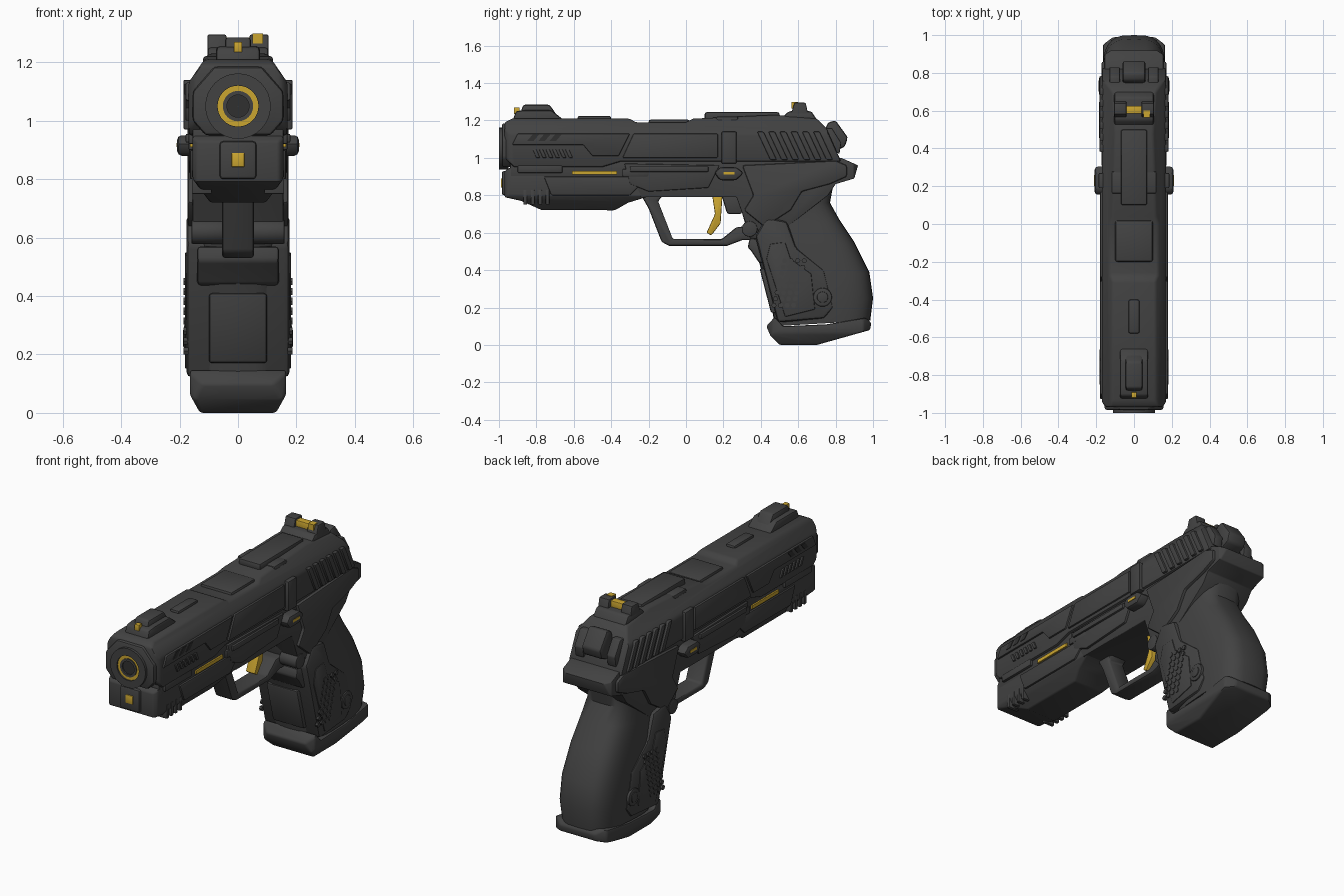
import bpy
import bmesh
from math import sin, cos, tau, radians, copysign
from mathutils import Vector

default_cube = bpy.data.objects.get("Cube")
if default_cube:
    bpy.data.objects.remove(default_cube, do_unlink=True)


def make_material(name, red, green, blue):
    material = bpy.data.materials.new(name)
    material.use_nodes = True
    material.diffuse_color = (red, green, blue, 1)
    shader = material.node_tree.nodes["Principled BSDF"]
    shader.inputs["Base Color"].default_value = (red, green, blue, 1)
    shader.inputs["Roughness"].default_value = .6
    return material


gunmetal = make_material("gunmetal", .055, .055, .055)
recess = make_material("dark recess", .03, .03, .03)
gold = make_material("gold", .6, .38, .03)
parts = []


def finish(name, bm, material):
    bmesh.ops.recalc_face_normals(bm, faces=bm.faces)
    mesh = bpy.data.meshes.new(name)
    bm.to_mesh(mesh)
    bm.free()
    mesh.materials.append(material)
    part = bpy.data.objects.new(name, mesh)
    bpy.context.collection.objects.link(part)
    parts.append(part)
    return part


def add_prism(bm, outline, low, high):
    """Extrude a (y, z) outline sideways from x = low to x = high."""
    face = bm.faces.new([bm.verts.new((low, y, z)) for y, z in outline])
    grown = bmesh.ops.extrude_face_region(bm, geom=[face])["geom"]
    moved = [v for v in grown if isinstance(v, bmesh.types.BMVert)]
    bmesh.ops.translate(bm, verts=moved, vec=(high - low, 0, 0))


def soften(bm, width):
    bmesh.ops.recalc_face_normals(bm, faces=bm.faces)
    sharp = [e for e in bm.edges if e.is_manifold and e.calc_face_angle(0) > radians(28)]
    bmesh.ops.bevel(bm, geom=sharp, offset=width, segments=2, profile=.5,
                    affect="EDGES", clamp_overlap=True)


def slab(name, outline, half_width, material=gunmetal, bevel=.012, cuts=()):
    """Full-width part; each cut (point, normal) chamfers both sides."""
    bm = bmesh.new()
    add_prism(bm, outline, -half_width, half_width)
    for point, normal in cuts:
        for side in (1, -1):
            flip = Vector((side, 1, 1))
            geometry = bm.verts[:] + bm.edges[:] + bm.faces[:]
            bmesh.ops.bisect_plane(bm, geom=geometry, plane_co=Vector(point) * flip,
                                   plane_no=Vector(normal) * flip, clear_outer=True)
            bmesh.ops.holes_fill(bm, edges=[e for e in bm.edges if e.is_boundary])
    soften(bm, bevel)
    return finish(name, bm, material)


def pair(name, outlines, inner, outer, material=gunmetal, bevel=.006):
    """Matching plates on the left and right sides."""
    bm = bmesh.new()
    for outline in outlines:
        for side in (1, -1):
            add_prism(bm, outline, side * inner, side * outer)
    if bevel:
        soften(bm, bevel)
    return finish(name, bm, material)


def box(y0, y1, z0, z1, lean=0):
    return [(y0, z0), (y1, z0), (y1 + lean, z1), (y0 + lean, z1)]


def circle(y, z, radius, sides=24):
    return [(y + radius * cos(tau * i / sides), z + radius * sin(tau * i / sides))
            for i in range(sides)]


def loft(name, rings, material=gunmetal, wrap=False):
    bm = bmesh.new()
    loops = [[bm.verts.new(p) for p in ring] for ring in rings]
    following = loops[1:] + loops[:1] if wrap else loops[1:]
    for first, second in zip(loops, following):
        for i in range(len(first)):
            bm.faces.new((first[i - 1], first[i], second[i], second[i - 1]))
    if not wrap:
        bm.faces.new(loops[0])
        bm.faces.new(loops[-1])
    return finish(name, bm, material)


def tube(name, outer, inner, front, back, material):
    steps = ((outer, back), (outer, front), (inner, front), (inner, back))
    loft(name, [[(x, y, z) for x, z in circle(0, 1.05, r, 32)] for r, y in steps],
         material, wrap=True)


# Slide with chamfered shoulders and a sloped rear end
slide = [(-.97, 1), (-.97, 1.19), (-.93, 1.21), (-.3, 1.21), (-.27, 1.19), (0, 1.19),
         (.04, 1.21), (.48, 1.23), (.7, 1.21), (.75, 1.16), (.83, .98), (-.35, .98),
         (-.45, .95), (-.92, .95)]
slab("slide", slide, .17, cuts=[((.17, 0, 1.13), (.8, 0, .55)),
                                ((.15, -.97, 1), (.8, -.6, 0))])
pair("slide_side_panels", [
    [(-.93, 1.07), (-.55, 1.07), (-.5, 1.01), (-.36, 1.01), (-.3, 1.13), (-.9, 1.13)],
    [(-.34, 1), (.17, 1), (.17, 1.13), (-.28, 1.13)]], .14, .18)
pair("chamber_band", [box(.19, .27, .97, 1.14)], .14, .187)
pair("rear_serrations", [box(y, y + .035, .99, 1.14, -.07)
                         for y in [.45 + .06 * i for i in range(6)]], .14, .183)
pair("front_serrations", [box(y, y + .02, 1, 1.045, -.02)
                          for y in [-.8 + .035 * i for i in range(6)]], .14, .179, bevel=.004)
pair("front_vents", [box(y, y + .035, 1.09, 1.125, .03)
                     for y in [-.85 + .06 * i for i in range(3)]], .17, .183, recess, bevel=0)

# Raised plates along the top of the slide
slab("top_front_rib", box(-.58, -.4, 1.2, 1.225), .03)
slab("top_middle_plate", box(-.2, .02, 1.15, 1.205), .1)
slab("top_rear_plate", box(.1, .5, 1.2, 1.245), .07)
slab("top_chamber_band", box(.16, .28, 1.15, 1.222), .12)

# Muzzle block, collar, gold liner and barrel
block = slab("muzzle_block", box(-.985, -.93, .95, 1.185), .155,
             cuts=[((.155, 0, 1.1), (.75, 0, .65)), ((.155, 0, 1), (.75, 0, -.65))])
tube("muzzle_collar", .112, .07, -1, -.95, gunmetal)
tube("muzzle_gold_liner", .07, .052, -.992, -.95, gold)
tube("barrel", .052, .038, -.997, -.95, gunmetal)
tube("bore", .039, .001, -.989, -.95, recess)

# Sights with gold inserts
slab("front_sight_base", [(-.93, 1.19), (-.91, 1.25), (-.86, 1.255), (-.72, 1.255),
                          (-.65, 1.2)], .075)
slab("front_sight_blade", [(-.9, 1.2), (-.87, 1.285), (-.73, 1.285), (-.67, 1.2)], .045)
slab("front_sight_dot", box(-.92, -.89, 1.235, 1.27), .014, gold, bevel=.003)
slab("rear_sight_base", [(.5, 1.2), (.55, 1.25), (.67, 1.25), (.71, 1.19)], .105)
pair("rear_sight_ears", [[(.55, 1.2), (.58, 1.295), (.64, 1.295), (.66, 1.2)]], .04, .105)
slab("rear_sight_bar", box(.585, .625, 1.24, 1.285), .042, gold, bevel=.003)
bm = bmesh.new()
add_prism(bm, box(.565, .6, 1.265, 1.298), .05, .085)
finish("rear_sight_dot", bm, gold)

# Hammer and rear slide lugs
slab("hammer", [(.72, 1.1), (.76, 1.19), (.8, 1.2), (.865, 1.11), (.85, 1.06), (.78, 1.03)], .06)
pair("rear_lugs", [[(.7, 1.1), (.73, 1.16), (.78, 1.16), (.83, 1.08), (.82, 1.02)]], .075, .13)

# Frame and tail above the grip
slab("frame", [(-.94, .99), (-.94, .9), (-.3, .9), (-.24, .79), (.27, .79), (.33, .62),
               (.5, .6), (.76, .8), (.8, .86), (.9, .89), (.92, .96), (.83, 1)], .155,
     cuts=[((.12, .92, 1), (.55, .8, 0))])
pair("frame_rear_plates", [[(.3, .96), (.36, .8), (.31, .72), (.42, .63), (.56, .72),
                            (.62, .82), (.77, .86), (.86, .9), (.86, .96), (.8, .985)]],
     .1, .172, bevel=.01)
pair("frame_side_rails", [[(-.3, .86), (-.2, .82), (.12, .84), (.18, .96), (-.33, .97)]], .1, .168)
pair("slide_lever", [box(-.3, .12, .925, .955)], .1, .18)

# Light module under the barrel
slab("light_module", [(-.97, .93), (-.97, .79), (-.88, .77), (-.77, .72), (-.38, .72),
                      (-.31, .76), (-.18, .8), (-.18, .9), (-.35, .95), (-.92, .96)], .155,
     cuts=[((.155, 0, .8), (.8, 0, -.6)), ((.14, -.97, .9), (.8, -.6, 0))])
pair("module_side_panels", [[(-.72, .8), (-.3, .8), (-.25, .85), (-.3, .9), (-.76, .9)]], .1, .165)
pair("module_upper_rail", [box(-.9, -.66, .92, .96), box(-.34, -.2, .9, .94)], .1, .17)
pair("module_ribs", [box(y, y + .02, .75, .83) for y in (-.87, -.83, -.79, -.75)],
     .09, .158, bevel=.004)
pair("module_gold_strip", [box(-.61, -.37, .91, .93)], .15, .164, gold, bevel=0)
slab("module_lens_frame", box(-.985, -.95, .8, .93), .063)
slab("module_lens", box(-.99, -.97, .842, .89), .022, gold, bevel=.003)

# Selector knobs at the sides of the frame
pair("selector_knobs", [[(.15, .92), (.18, .95), (.27, .95), (.31, .92), (.27, .88), (.18, .88)]],
     .1, .208, bevel=.015)
pair("selector_marks", [box(.2, .26, .91, .924)], .2, .211, gold, bevel=0)

# Trigger guard and trigger
slab("trigger_guard", [(-.24, .8), (-.2, .73), (-.13, .55), (-.09, .53), (.22, .53), (.3, .56),
                       (.4, .56), (.4, .64), (.27, .63), (.19, .565), (-.07, .565),
                       (-.15, .77), (-.12, .8)], .055)
slab("trigger", [(.14, .8), (.155, .7), (.11, .6), (.135, .585), (.185, .65), (.195, .8)],
     .03, gold, bevel=.006)
slab("trigger_housing", [(.19, .8), (.22, .7), (.3, .7), (.3, .8)], .05)
pair("guard_pins", [circle(.34, .62, .042)], .05, .16)

# Rounded grip lofted from front to back stations
stations = [(.3, .85, .79, .87, .15), (.29, .74, .77, .76, .145), (.33, .6, .82, .67, .155),
            (.385, .46, .9, .55, .165), (.43, .31, .98, .39, .17), (.46, .19, 1, .25, .17),
            (.475, .1, .985, .13, .16)]
rings = []
for y0, z0, y1, z1, half in stations:
    ring = []
    for y, x in circle(0, 0, 1, 32):
        along = .5 + .5 * copysign(abs(y) ** .6, y)
        ring.append((half * copysign(abs(x) ** .6, x),
                     y0 + (y1 - y0) * along, z0 + (z1 - z0) * along))
    rings.append(ring)
loft("grip", rings)
slab("grip_side_panels", [(.4, .47), (.37, .58), (.43, .68), (.54, .66), (.59, .52), (.74, .4),
                          (.79, .2), (.74, .14), (.49, .12)], .177, bevel=.02)
pair("grip_inner_panels", [[(.43, .46), (.45, .54), (.53, .55), (.56, .46), (.67, .38),
                            (.69, .19), (.53, .15)]], .15, .182)
pair("grip_buttons", [circle(.73, .255, .05)], .15, .184)
pair("grip_button_centres", [circle(.73, .255, .03)], .15, .189)
slab("grip_front_step", [(.33, .52), (.35, .5), (.39, .44), (.5, .42), (.5, .56), (.34, .57)], .14)
slab("grip_front_pad", [(.393, .41), (.455, .17), (.6, .17), (.6, .41)], .1)

# Raised grip texture
pair("grip_studs", [circle(.46 + .035 * column + .24 * (.45 - .034 * row - .17),
                           .45 - .034 * row, .014, 6)
                    for row in range(8) for column in range(4)], .17, .186, bevel=0)

# Magazine base
slab("magazine_base", [(.475, .15), (.43, .1), (.45, .05), (.5, 0), (.7, 0), (.985, .08),
                       (.99, .12), (.96, .145), (.75, .11), (.52, .1)], .165, bevel=.015,
     cuts=[((.13, 0, 0), (.9, 0, -.5)), ((.11, .99, 0), (.6, .8, 0)),
           ((.12, .43, 0), (.6, -.8, 0))])

# Smooth shading with sharp edges kept
bpy.ops.object.select_all(action="DESELECT")
for part in parts:
    part.select_set(True)
bpy.context.view_layer.objects.active = parts[0]
bpy.ops.object.shade_smooth_by_angle(angle=radians(35))
